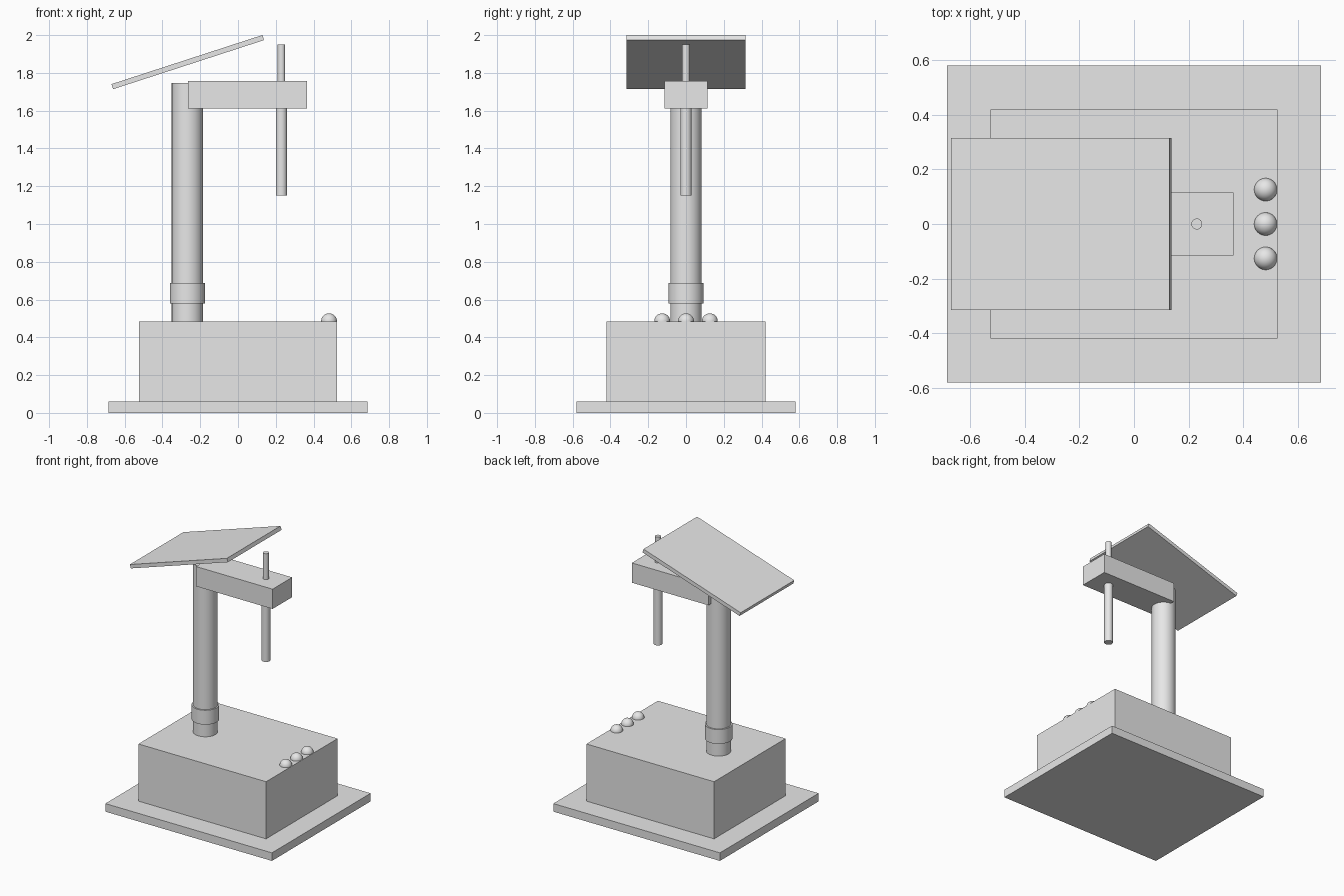
import bpy
from math import radians

if "Cube" in bpy.data.objects:
    bpy.data.objects.remove(bpy.data.objects["Cube"], do_unlink=True)

grey = bpy.data.materials.new("plain grey")
grey.use_nodes = True
grey.diffuse_color = (0.8, 0.8, 0.8, 1)
grey.node_tree.nodes["Principled BSDF"].inputs["Base Color"].default_value = (0.8, 0.8, 0.8, 1)


def finish(name, smooth=False):
    obj = bpy.context.object
    obj.name = name
    obj.data.materials.append(grey)
    if smooth:
        bpy.ops.object.shade_smooth_by_angle(angle=radians(40))
    return obj


def box(name, size, centre, tilt=0):
    bpy.ops.mesh.primitive_cube_add(size=1, location=centre, rotation=(0, tilt, 0))
    bpy.context.object.scale = size
    bpy.ops.object.transform_apply(location=False, rotation=False, scale=True)
    return finish(name)


def tube(name, radius, x, bottom, top):
    bpy.ops.mesh.primitive_cylinder_add(vertices=48, radius=radius, depth=top - bottom,
                                        location=(x, 0, (bottom + top) / 2))
    return finish(name, smooth=True)


# Base plate and housing
box("base_plate", (1.37, 1.16, 0.06), (0, 0, 0.03))
box("housing", (1.05, 0.84, 0.425), (0, 0, 0.2725))

# Column with its collar
column_x = -0.268
tube("column", 0.083, column_x, 0.485, 1.747)
tube("column_collar", 0.093, column_x, 0.58, 0.687)

# Arm carrying the spindle
box("arm", (0.63, 0.23, 0.147), (0.05, 0, 1.684))
tube("spindle", 0.03, 0.23, 1.15, 1.65)
tube("spindle_top", 0.02, 0.23, 1.70, 1.95)

# Tilted panel above the column
box("tilted_panel", (0.84, 0.63, 0.028), (-0.266, 0, 1.857), radians(-18))

# Row of round buttons
for i, side in enumerate(("right", "middle", "left")):
    y = (i - 1) * 0.126
    bpy.ops.mesh.primitive_uv_sphere_add(segments=32, ring_count=16, radius=0.042,
                                         location=(0.482, y, 0.485))
    finish("button_" + side, smooth=True)
